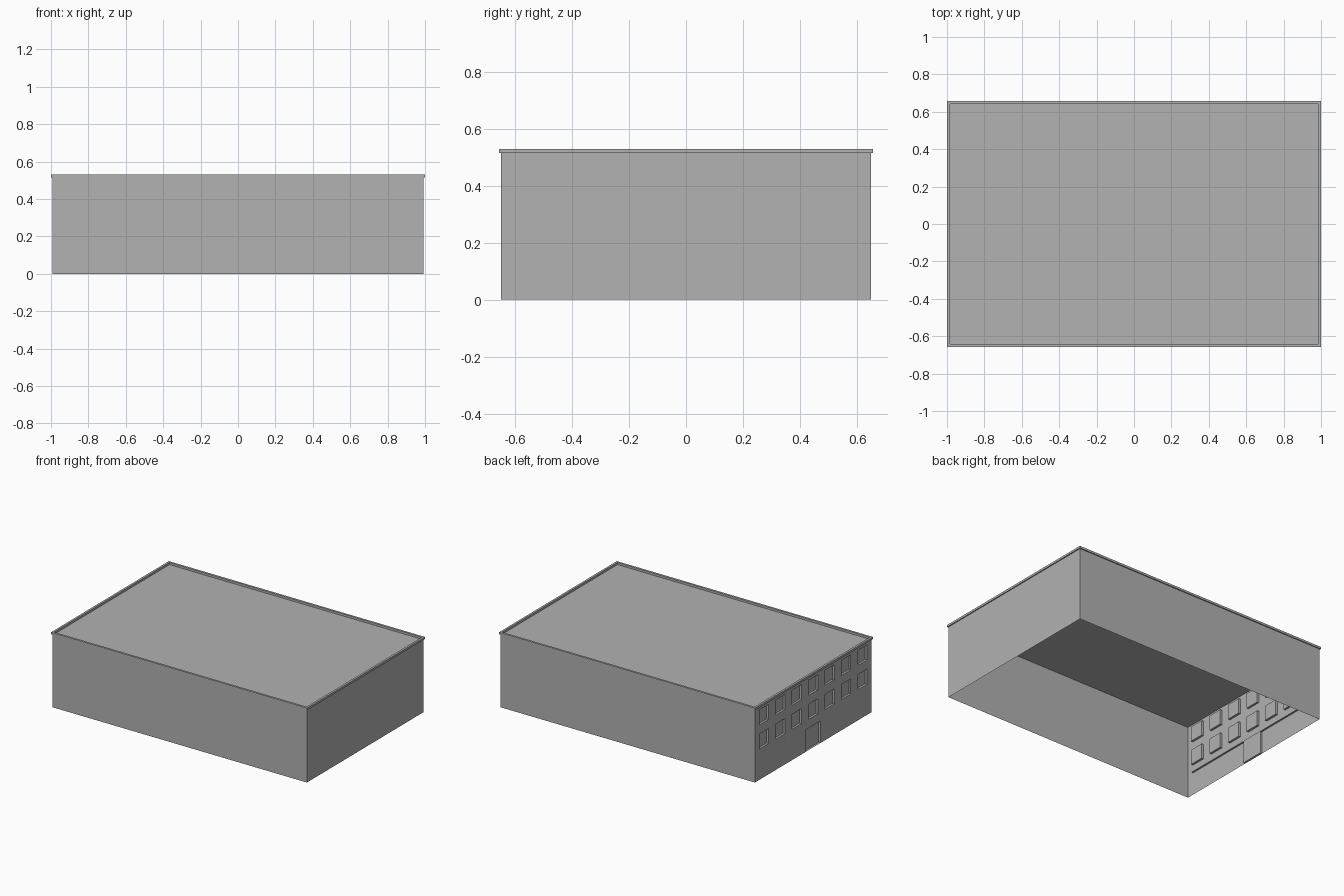
import bpy, bmesh

cube = bpy.data.objects.get("Cube")
if cube:
    bpy.data.objects.remove(cube, do_unlink=True)

X, Y = 0.993, 0.65        # wall half sizes
TOP, ROOF = 0.53, 0.515   # parapet top and roof level
RECESS = 0.015

grey = bpy.data.materials.new("plain_grey")
grey.use_nodes = True
colour = (0.445, 0.445, 0.445, 1)
grey.diffuse_color = colour
grey.node_tree.nodes["Principled BSDF"].inputs["Base Color"].default_value = colour


def finish(name, bm):
    mesh = bpy.data.meshes.new(name)
    bm.to_mesh(mesh)
    bm.free()
    mesh.materials.append(grey)
    obj = bpy.data.objects.new(name, mesh)
    bpy.context.collection.objects.link(obj)
    return obj


def quad(bm, *points):
    return bm.faces.new([bm.verts.new(p) for p in points])


def grid_wall(bm, ys, zs, is_opening):
    """Wall facing -x, split at ys and zs, with chosen cells recessed."""
    rows = [[bm.verts.new((-X, y, z)) for y in ys] for z in zs]
    openings = []
    for j in range(len(zs) - 1):
        for i in range(len(ys) - 1):
            face = bm.faces.new((rows[j][i], rows[j + 1][i],
                                 rows[j + 1][i + 1], rows[j][i + 1]))
            if is_opening(i, j):
                openings.append(face)
    bm.normal_update()
    bmesh.ops.inset_individual(bm, faces=openings, thickness=0, depth=-RECESS)


# Plain walls: front, back and left, open underneath
bm = bmesh.new()
corners = [(-X, -Y), (X, -Y), (X, Y), (-X, Y)]
for (ax, ay), (bx, by) in zip(corners, corners[1:]):
    quad(bm, (ax, ay, 0), (bx, by, 0), (bx, by, ROOF), (ax, ay, ROOF))
finish("plain_walls", bm)

# Window wall: two rows of seven windows above a central door
bm = bmesh.new()
half, pitch, door_top = 0.052, 0.183, 0.155
centres = [(k - 3) * pitch for k in range(7)]
ys = [-Y] + [c + s * half for c in centres for s in (-1, 1)] + [Y]
grid_wall(bm, ys, [door_top, 0.217, 0.323, 0.387, 0.493, ROOF],
          lambda i, j: i % 2 == 1 and j % 2 == 1)
grid_wall(bm, [-Y, -0.083, 0.083, Y], [0, door_top], lambda i, j: i == 1)
finish("window_wall", bm)

# Roof deck
bm = bmesh.new()
quad(bm, *[(x, y, ROOF) for x, y in corners])
finish("roof", bm)

# Parapet trim: a mitred square section swept around the roof edge
bm = bmesh.new()
section = [(0.007, ROOF), (0.007, TOP), (-0.008, TOP), (-0.008, ROOF)]
signs = [(-1, -1), (1, -1), (1, 1), (-1, 1)]
rings = [[bm.verts.new((sx * (X + d), sy * (Y + d), z)) for d, z in section]
         for sx, sy in signs]
for a, b in zip(rings, rings[1:] + rings[:1]):
    for k in range(4):
        n = (k + 1) % 4
        bm.faces.new((a[k], b[k], b[n], a[n]))
bmesh.ops.recalc_face_normals(bm, faces=bm.faces)
finish("parapet_trim", bm)

# Thin rail on the inside of the window wall, level with the door top
bm = bmesh.new()
bmesh.ops.create_cube(bm, size=1)
bmesh.ops.scale(bm, verts=bm.verts, vec=(0.01, 1.2, 0.005))
bmesh.ops.translate(bm, verts=bm.verts, vec=(-X + 0.006, 0, door_top + 0.006))
finish("inner_rail", bm)
